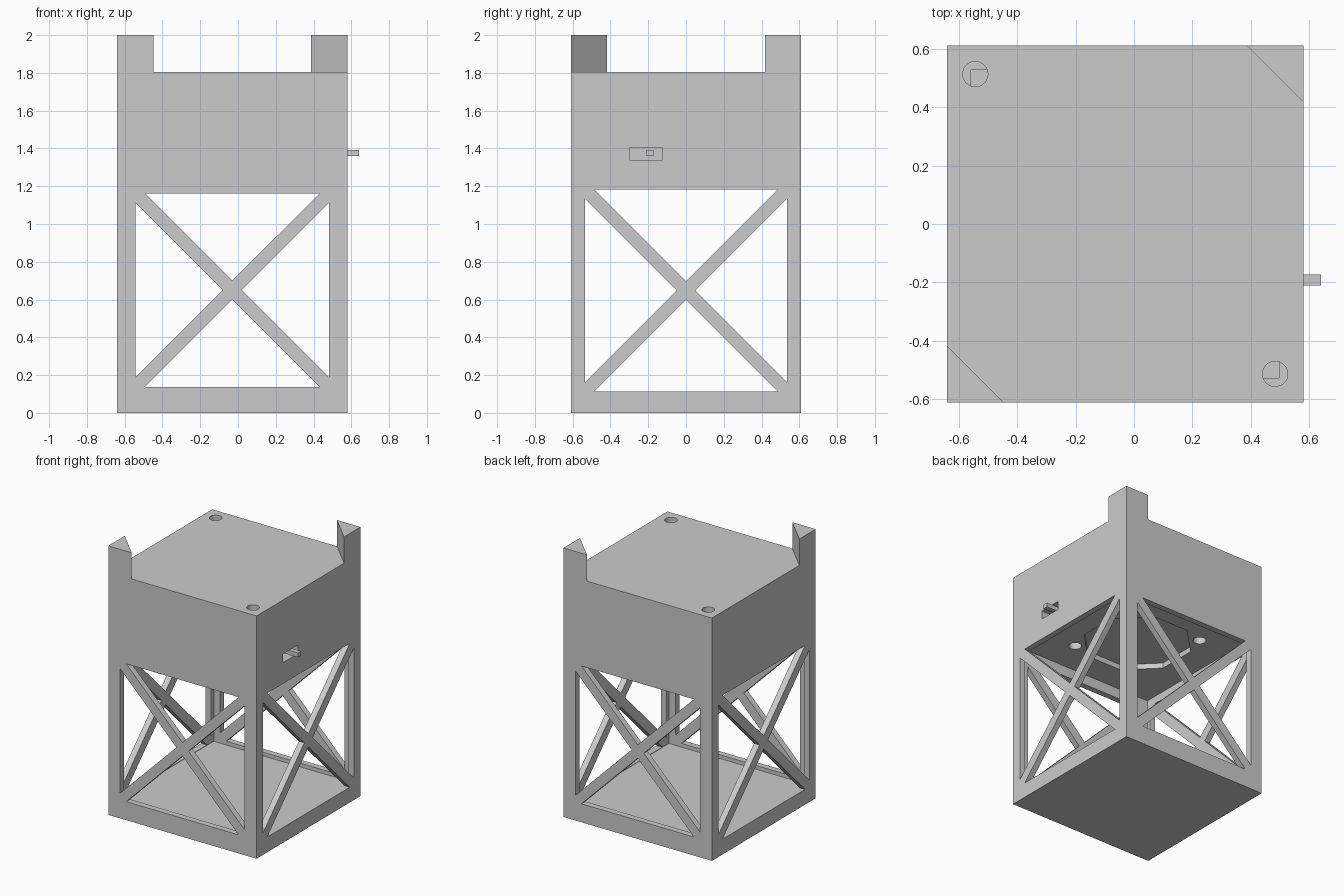
import bpy, bmesh, math
from mathutils import Vector

if "Cube" in bpy.data.objects:
    bpy.data.objects.remove(bpy.data.objects["Cube"], do_unlink=True)

grey = bpy.data.materials.new("light_grey")
grey.use_nodes = True
grey.diffuse_color = (0.6, 0.6, 0.6, 1)
grey.node_tree.nodes["Principled BSDF"].inputs["Base Color"].default_value = grey.diffuse_color

CX = -0.03          # middle of the housing in x
HALF = 0.61         # half its width
LOWER = 0.565       # half width of the open lower chamber
UPPER = 0.527       # half width of the closed upper chamber


def add_prism(bm, outline, depth):
    """Closed prism from a 3D outline, pushed along the depth vector."""
    base = bm.faces.new([bm.verts.new(p) for p in outline])
    moved = bmesh.ops.extrude_face_region(bm, geom=[base])["geom"]
    bmesh.ops.translate(bm, vec=depth, verts=[v for v in moved if isinstance(v, bmesh.types.BMVert)])


def make_object(name, prisms):
    bm = bmesh.new()
    for outline, depth in prisms:
        add_prism(bm, outline, Vector(depth))
    bmesh.ops.recalc_face_normals(bm, faces=bm.faces)
    mesh = bpy.data.meshes.new(name)
    bm.to_mesh(mesh)
    bm.free()
    mesh.materials.append(grey)
    ob = bpy.data.objects.new(name, mesh)
    bpy.context.collection.objects.link(ob)
    return ob


def box(x0, x1, y0, y1, z0, z1):
    return [(x0, y0, z0), (x1, y0, z0), (x1, y1, z0), (x0, y1, z0)], (0, 0, z1 - z0)


def square_block(half, z0, z1):
    return box(CX - half, CX + half, -half, half, z0, z1)


def ngon(x, y, r, sides, z0, z1, turn=0):
    angles = [math.tau * (i + turn) / sides for i in range(sides)]
    return [(x + r * math.cos(a), y + r * math.sin(a), z0) for a in angles], (0, 0, z1 - z0)


def cut(body, name, prisms):
    """Subtract a set of prisms from the body."""
    cutter = make_object(name, prisms)
    cutter.hide_render = True
    mod = body.modifiers.new(name, "BOOLEAN")
    mod.operation, mod.solver, mod.object = "DIFFERENCE", "EXACT", cutter
    bpy.context.view_layer.update()
    result = bpy.data.meshes.new_from_object(body.evaluated_get(bpy.context.evaluated_depsgraph_get()))
    body.modifiers.clear()
    body.data = result
    bpy.data.objects.remove(cutter, do_unlink=True)


def window_triangles(half, zc, bar, place, depth):
    """Four triangles that leave a diagonal cross in a square opening."""
    prisms = []
    for k in range(4):
        c, s = round(math.cos(k * math.pi / 2)), round(math.sin(k * math.pi / 2))
        tri = [(0, bar), (half - bar, half), (bar - half, half)]
        prisms.append(([place(u * c - v * s, zc + u * s + v * c) for u, v in tri], depth))
    return prisms


housing = make_object("housing", [square_block(HALF, 0, 2)])

# top cut away except for two triangular corner posts
far, near = 0.7, 0.327
hexagon = [(far, -far), (far, near), (near, far), (-far, far), (-far, -near), (-near, -far)]
cut(housing, "top_cutter", [([(CX + x, y, 1.805) for x, y in hexagon], (0, 0, 0.4))])

# open lower chamber and closed upper chamber
cut(housing, "chamber_cutter", [square_block(LOWER, 0.11, 1.24), square_block(UPPER, 1.31, 1.72)])

# cross-braced windows, through both opposite walls
cut(housing, "front_window_cutter",
    window_triangles(0.512, 0.65, 0.05, lambda u, z: (CX + u, -1, z), (0, 2, 0)))
cut(housing, "side_window_cutter",
    window_triangles(0.5345, 0.648, 0.05, lambda u, z: (-1, u, z), (2, 0, 0)))

# octagonal recess and two screw holes in the chamber ceiling
cut(housing, "ceiling_cutter",
    [ngon(CX, 0, 0.385, 8, 1.2, 1.28, 0.5)]
    + [ngon(CX - s * 0.305, s * 0.305, 0.045, 20, 1.2, 1.29) for s in (1, -1)])

# round holes in two top corners, opening into the upper chamber
cut(housing, "corner_hole_cutter",
    [ngon(CX - s * 0.513, s * 0.513, 0.043, 32, 1.7, 1.9) for s in (1, -1)])

# switch slot through the wall, and its lever
cut(housing, "slot_cutter", [box(0.46, 0.7, -0.3, -0.125, 1.34, 1.404)])
make_object("switch_lever", [box(0.44, 0.64, -0.21, -0.172, 1.36, 1.392)])
